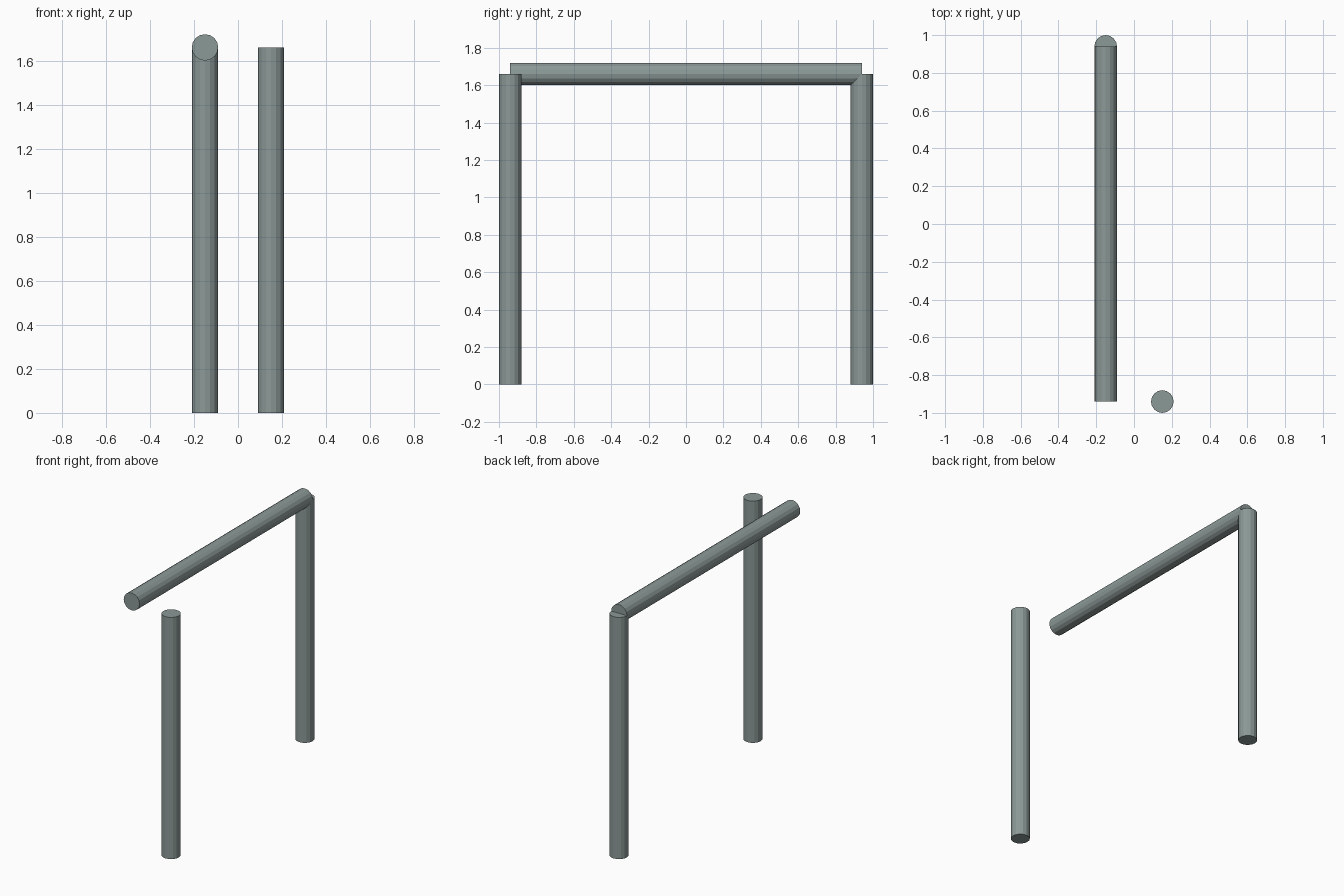
import bpy
from mathutils import Vector

if "Cube" in bpy.data.objects:
    bpy.data.objects.remove(bpy.data.objects["Cube"])

RADIUS = 0.06
SIDES = 16
HEIGHT = 1.66

steel = bpy.data.materials.new("grey green steel")
steel.diffuse_color = (0.26, 0.32, 0.31, 1)
steel.use_nodes = True
steel.node_tree.nodes["Principled BSDF"].inputs["Base Color"].default_value = steel.diffuse_color


def tube(name, start, end):
    """Closed round tube between two points."""
    start, end = Vector(start), Vector(end)
    axis = end - start
    bpy.ops.mesh.primitive_cylinder_add(
        vertices=SIDES, radius=RADIUS, depth=axis.length,
        location=(start + end) / 2,
        rotation=axis.to_track_quat('Z', 'Y').to_euler())
    obj = bpy.context.object
    obj.name = name
    obj.data.materials.append(steel)
    return obj


# Upright posts, set diagonally opposite each other
tube("back_post", (-0.15, 0.94, 0), (-0.15, 0.94, HEIGHT))
tube("front_post", (0.15, -0.94, 0), (0.15, -0.94, HEIGHT))

# Horizontal bar, centred on the top of the back post
tube("top_bar", (-0.15, -0.94, HEIGHT), (-0.15, 0.94, HEIGHT))
